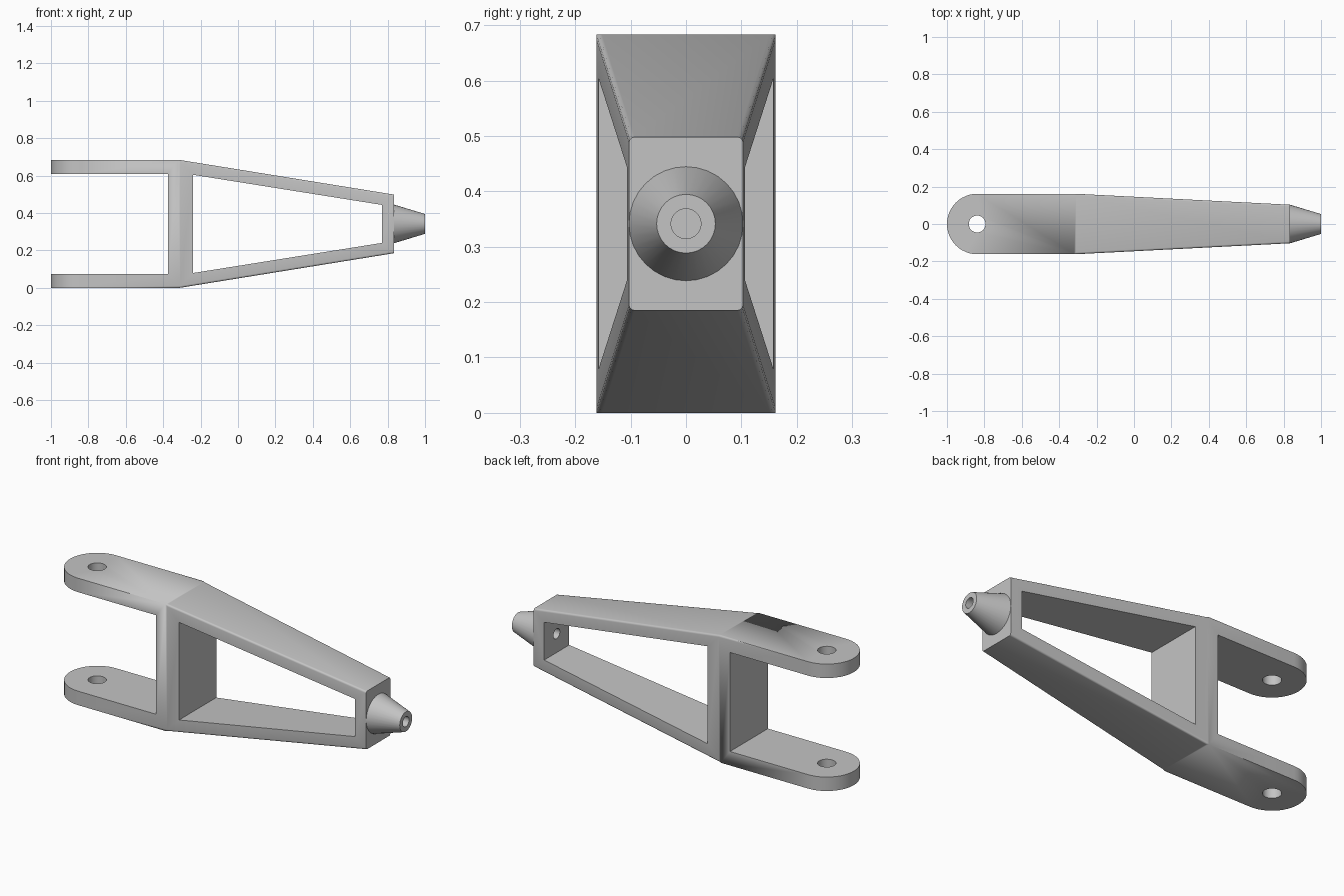
import bpy
import bmesh
from math import radians, sin, cos, pi
from mathutils import Matrix, Vector

if "Cube" in bpy.data.objects:
    bpy.data.objects.remove(bpy.data.objects["Cube"])

MID_Z, HEIGHT = 0.3415, 0.683
HALF_W, TIP_HALF_W = 0.1615, 0.103
KNEE_X, TIP_X, PIN_X = -0.31, 0.835, -0.8385
BORE_R, PIN_R = 0.027, 0.045

grey = bpy.data.materials.new("plain grey")
grey.use_nodes = True
grey.diffuse_color = (0.55, 0.55, 0.55, 1)
grey.node_tree.nodes["Principled BSDF"].inputs["Base Color"].default_value = grey.diffuse_color


def make_object(name, bm):
    bmesh.ops.recalc_face_normals(bm, faces=bm.faces)
    mesh = bpy.data.meshes.new(name)
    bm.to_mesh(mesh)
    bm.free()
    obj = bpy.data.objects.new(name, mesh)
    bpy.context.collection.objects.link(obj)
    return obj


def prism(name, points, direction):
    """Extrude a closed outline of 3D points along a direction."""
    bm = bmesh.new()
    face = bm.faces.new([bm.verts.new(p) for p in points])
    result = bmesh.ops.extrude_face_region(bm, geom=[face], use_keep_orig=True)
    moved = [v for v in result["geom"] if isinstance(v, bmesh.types.BMVert)]
    bmesh.ops.translate(bm, verts=moved, vec=direction)
    return make_object(name, bm)


def side_prism(name, outline):
    return prism(name, [(x, -0.3, z) for x, z in outline], (0, 0.6, 0))


def drill(name, radius, depth, matrix):
    bm = bmesh.new()
    bmesh.ops.create_cone(bm, cap_ends=True, segments=32, radius1=radius,
                          radius2=radius, depth=depth, matrix=matrix)
    return make_object(name, bm)


def combine(obj, tool, operation):
    """Apply a boolean and discard the tool."""
    mod = obj.modifiers.new("cut", 'BOOLEAN')
    mod.operation, mod.object, mod.solver = operation, tool, 'EXACT'
    bpy.context.view_layer.update()
    graph = bpy.context.evaluated_depsgraph_get()
    mesh = bpy.data.meshes.new_from_object(obj.evaluated_get(graph))
    obj.modifiers.clear()
    obj.data = mesh
    bpy.data.objects.remove(tool)


# Fork body: rounded plan outline crossed with the side profile
far_x = 0.95
far_w = HALF_W + (TIP_HALF_W - HALF_W) * (far_x - KNEE_X) / (TIP_X - KNEE_X)
plan = [(far_x, -far_w), (far_x, far_w), (KNEE_X, HALF_W)]
for i in range(25):
    a = pi / 2 + pi * i / 24
    plan.append((PIN_X + HALF_W * cos(a), HALF_W * sin(a)))
plan.append((KNEE_X, -HALF_W))
fork = prism("fork_body", [(x, y, -0.1) for x, y in plan], (0, 0, HEIGHT + 0.2))
profile = [(-1.2, 0), (KNEE_X, 0), (TIP_X, 0.185), (TIP_X, 0.498),
           (KNEE_X, HEIGHT), (-1.2, HEIGHT)]
combine(fork, side_prism("profile", profile), 'INTERSECT')

# Softened long edges of the tapering half
bm = bmesh.new()
bm.from_mesh(fork.data)
bmesh.ops.remove_doubles(bm, verts=bm.verts, dist=0.0001)
bmesh.ops.dissolve_limit(bm, angle_limit=radians(0.5), verts=bm.verts, edges=bm.edges)
long_edges = [e for e in bm.edges
              if min(v.co.x for v in e.verts) > KNEE_X - 0.02
              and abs(e.verts[0].co.x - e.verts[1].co.x) > 0.5]
bmesh.ops.bevel(bm, geom=long_edges, offset=0.01, segments=3, profile=0.5,
                affect='EDGES', clamp_overlap=True)
bm.to_mesh(fork.data)
bm.free()

# Open slot between the arms and tapering window behind the cross wall
combine(fork, side_prism("slot", [(-1.3, 0.075), (-0.375, 0.075),
                                  (-0.375, 0.608), (-1.3, 0.608)]), 'DIFFERENCE')
combine(fork, side_prism("window", [(-0.24, 0.079), (0.77, 0.24),
                                    (0.77, 0.443), (-0.24, 0.604)]), 'DIFFERENCE')

# Pin holes through both arms, and the bore through the end wall
combine(fork, drill("pin_drill", PIN_R, 2, Matrix.Translation((PIN_X, 0, MID_Z))), 'DIFFERENCE')
along_x = Matrix.Translation((0.8, 0, MID_Z)) @ Matrix.Rotation(pi / 2, 4, 'Y')
combine(fork, drill("bore_drill", BORE_R, 0.3, along_x), 'DIFFERENCE')

# Hollow conical nozzle on the end wall
bm = bmesh.new()
section = [(TIP_X, TIP_HALF_W), (1, 0.053), (1, BORE_R), (TIP_X, BORE_R)]
verts = [bm.verts.new((x, 0, MID_Z + r)) for x, r in section]
edges = [bm.edges.new(pair) for pair in zip(verts, verts[1:])]
bmesh.ops.spin(bm, geom=verts + edges, cent=(0, 0, MID_Z), axis=Vector((1, 0, 0)),
               angle=2 * pi, steps=32, use_merge=True)
bmesh.ops.remove_doubles(bm, verts=bm.verts, dist=0.0001)
nozzle = make_object("nozzle", bm)

# Colour and smooth shading with sharp edges kept
for obj in (fork, nozzle):
    obj.data.materials.clear()
    obj.data.materials.append(grey)
    bpy.ops.object.select_all(action='DESELECT')
    obj.select_set(True)
    bpy.context.view_layer.objects.active = obj
    bpy.ops.object.shade_smooth_by_angle(angle=radians(32))
